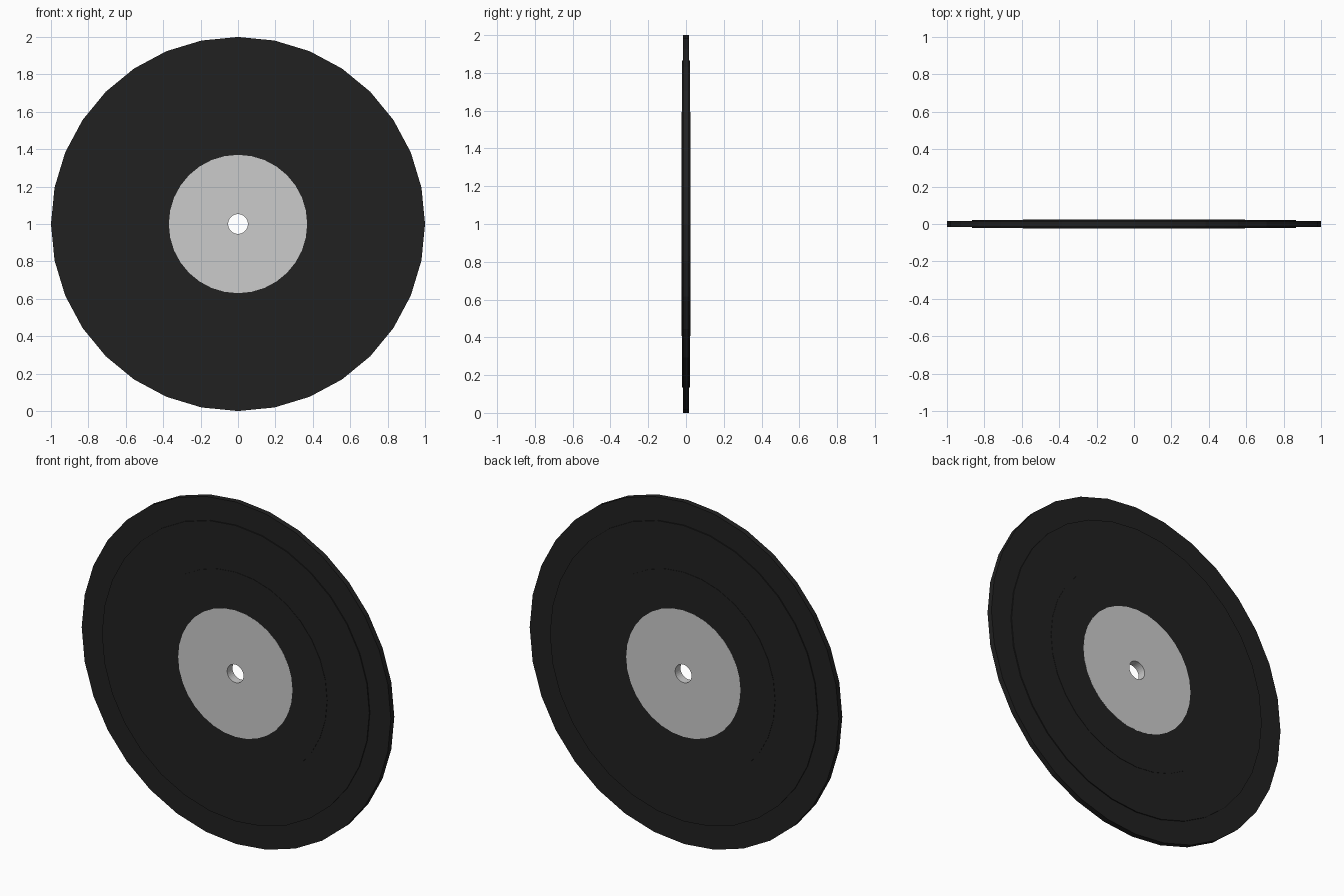
import bpy, bmesh, math

if "Cube" in bpy.data.objects:
    bpy.data.objects.remove(bpy.data.objects["Cube"])

SIDES = 32


def lathe(name, profile, mat=None):
    """Revolve a closed (radius, y) profile about the disc axis."""
    bm = bmesh.new()
    rings = []
    for r, y in profile:
        rings.append([bm.verts.new((r * math.sin(2 * math.pi * i / SIDES), y,
                                    1 + r * math.cos(2 * math.pi * i / SIDES)))
                      for i in range(SIDES)])
    for a, b in zip(rings, rings[1:] + rings[:1]):
        for i in range(SIDES):
            j = (i + 1) % SIDES
            bm.faces.new((a[i], a[j], b[j], b[i]))
    bmesh.ops.recalc_face_normals(bm, faces=bm.faces)
    mesh = bpy.data.meshes.new(name)
    bm.to_mesh(mesh)
    bm.free()
    ob = bpy.data.objects.new(name, mesh)
    bpy.context.collection.objects.link(ob)
    if mat:
        mesh.materials.append(mat)
    return ob


def both_sides(half):
    """Mirror a half profile to the back face."""
    return half + [(r, -y) for r, y in reversed(half)]


black = bpy.data.materials.new("black_vinyl")
black.diffuse_color = (0.015, 0.015, 0.015, 1)
black.use_nodes = True
black.node_tree.nodes["Principled BSDF"].inputs["Base Color"].default_value = black.diffuse_color

# Vinyl disc: thin rim, raised grooved band, slightly higher inner band
lathe("vinyl_disc", both_sides([(0.37, 0.024), (0.593, 0.024), (0.593, 0.022),
                                (0.865, 0.022), (0.865, 0.016), (1.0, 0.016)]), black)

# Centre label with spindle hole
lathe("centre_label", both_sides([(0.053, 0.0245), (0.37, 0.0245)]))
